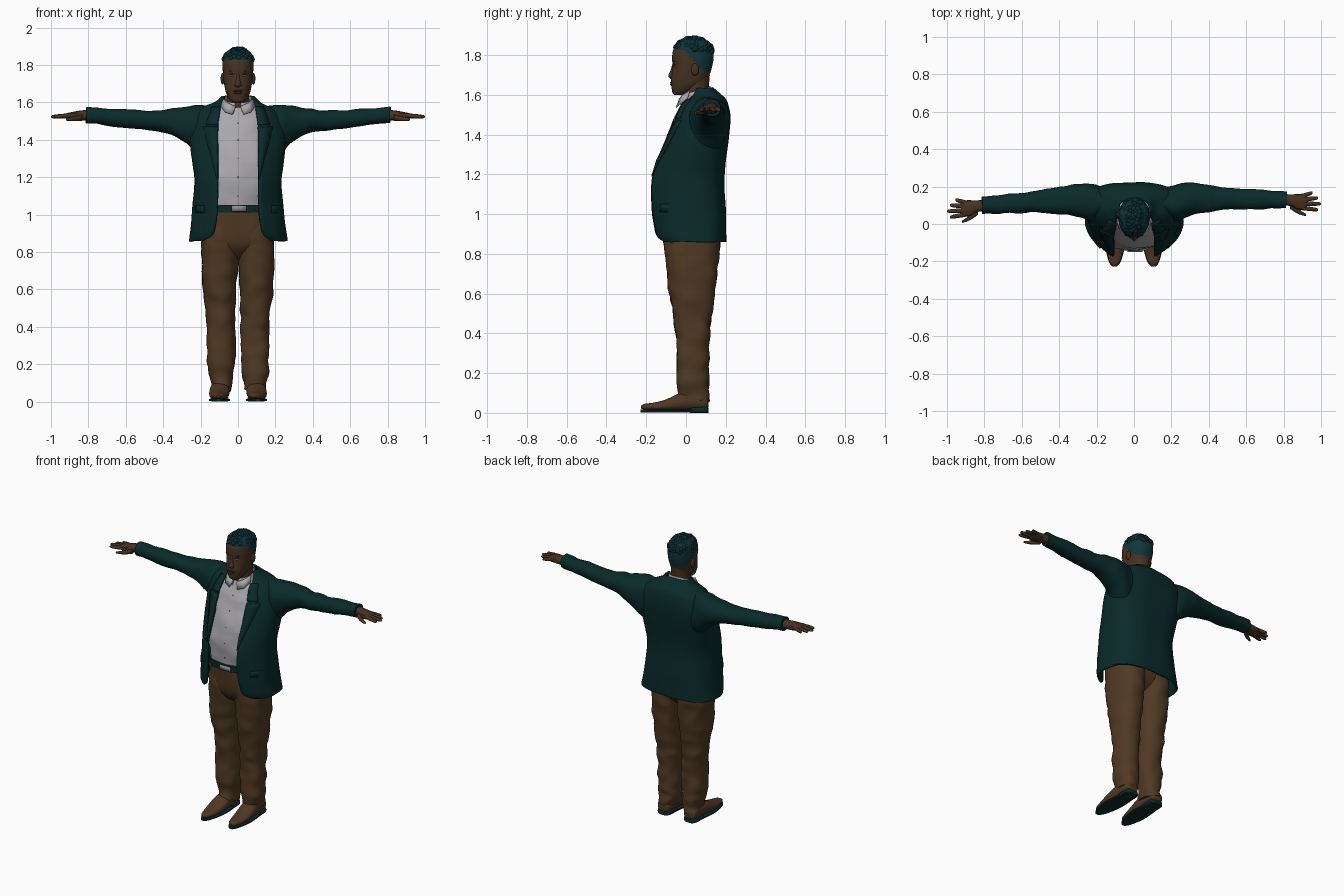
import bpy, bmesh, math
from mathutils import Vector, Matrix, noise

if "Cube" in bpy.data.objects:
    bpy.data.objects.remove(bpy.data.objects["Cube"])


def material(name, *rgb):
    m = bpy.data.materials.new(name)
    m.use_nodes = True
    m.diffuse_color = (*rgb, 1)
    bsdf = m.node_tree.nodes["Principled BSDF"]
    bsdf.inputs["Base Color"].default_value = (*rgb, 1)
    bsdf.inputs["Roughness"].default_value = .8
    return m


TEAL = material("teal jacket cloth", .003, .023, .023)
SHIRT = material("pale grey shirt", .4, .39, .41)
TAN = material("brown trouser cloth", .08, .042, .017)
SKIN = material("brown skin", .062, .032, .016)
LIPS = material("dark lips", .045, .021, .013)
HAIR = material("dark teal hair", .003, .025, .031)
FADE = material("short hair", .005, .036, .045)
LEATHER = material("shoe leather", .08, .039, .016)
SOLE = material("dark sole and belt", .004, .022, .024)
METAL = material("light grey", .28, .28, .28)


def finish(name, bm, mats, angle=40):
    bmesh.ops.recalc_face_normals(bm, faces=bm.faces)
    me = bpy.data.meshes.new(name)
    bm.to_mesh(me)
    bm.free()
    ob = bpy.data.objects.new(name, me)
    bpy.context.collection.objects.link(ob)
    for m in mats:
        me.materials.append(m)
    bpy.ops.object.select_all(action='DESELECT')
    ob.select_set(True)
    bpy.context.view_layer.objects.active = ob
    bpy.ops.object.shade_smooth_by_angle(angle=math.radians(angle))
    return ob


def thicken(ob, t, offset=-1):
    mod = ob.modifiers.new("thickness", 'SOLIDIFY')
    mod.thickness, mod.offset = t, offset


def spline(rows, steps):
    """Catmull-Rom interpolation between cross-sections."""
    out = []
    for i in range(len(rows) - 1):
        q = [rows[max(0, min(len(rows) - 1, i + k))] for k in (-1, 0, 1, 2)]
        for s in range(steps):
            t = s / steps
            out.append([b + t / 2 * (c - a + t * (2*a - 5*b + 4*c - d + t * (3*b - 3*c + d - a)))
                        for a, b, c, d in zip(*q)])
    return out + [list(rows[-1])]


def sym(rows):
    return [(z, -w, w, *rest) for z, w, *rest in rows]


def loft(name, mats, axis, rows, e=2.0, ef=None, n=32, steps=4, side=1, wrinkle=0,
         freq=(9, 9, 9), tilt=0, sway=0, rule=None):
    """Skin superellipse sections (position, a0, a1, b0, b1[, front gap]); ef is the front exponent."""
    bm, rings = bmesh.new(), []
    gap, ef = len(rows[0]) > 5, ef or e
    for p, a0, a1, b0, b1, *g in spline(rows, steps):
        ra, rb, ring = (a1 - a0) / 2, (b1 - b0) / 2, []
        d = math.asin(min(1, g[0] / ra) ** (ef / 2)) if gap else 0
        for i in range(n):
            t = d - math.pi / 2 + (math.tau - 2 * d) * i / (n - 1 if gap else n)
            c, s = math.cos(t), math.sin(t)
            k = 2 / (ef if s < 0 else e)
            u = (a0 + a1) / 2 + ra * math.copysign(abs(c) ** k, c)
            v = (b0 + b1) / 2 + rb * math.copysign(abs(s) ** k, s)
            co = Vector({'z': (u, v, p + tilt * v), 'x': (p, u, v), 'y': (u, p, v)}[axis])
            co.x *= side
            co.y += sway * side * max(0, abs(co.x) - .2)
            co += noise.noise_vector(Matrix.Diagonal(freq) @ co) * wrinkle
            ring.append(bm.verts.new(co))
        rings.append(ring)
    for r, q in zip(rings, rings[1:]):
        for i in range(n - 1 if gap else n):
            j = (i + 1) % n
            bm.faces.new((r[i], r[j], q[j], q[i]))
    if not gap:
        bm.faces.new(rings[0])
        bm.faces.new(rings[-1])
    if rule:
        for f in bm.faces:
            f.material_index = rule(f.calc_center_median())
    return finish(name, bm, mats)


def blobs(name, mat, items, sub=3):
    """Ellipsoids given as (location, radii)."""
    bm = bmesh.new()
    for loc, rad in items:
        bmesh.ops.create_icosphere(bm, subdivisions=sub, radius=1,
                                   matrix=Matrix.Translation(loc) @ Matrix.Diagonal((*rad, 1)))
    return finish(name, bm, [mat])


def strip(name, mat, pairs, side=1, t=.006):
    """Thin plate through pairs of edge points."""
    bm = bmesh.new()
    vs = [[bm.verts.new((x * side, y, z)) for x, y, z in pair] for pair in pairs]
    for (a, b), (c, d) in zip(vs, vs[1:]):
        bm.faces.new((a, b, d, c))
    thicken(finish(name, bm, [mat], 25), t, 0)


# Jacket body, open at the front, squarer across the back
FRONT_E = 1.85
JACKET = sym([(.86, .264, -.165, .2, .18), (.89, .259, -.185, .2, .14), (.95, .25, -.195, .2, .122),
              (1.03, .242, -.203, .2, .115), (1.17, .232, -.2, .195, .112),
              (1.27, .243, -.165, .2, .11), (1.38, .255, -.115, .215, .11),
              (1.48, .25, -.07, .222, .108), (1.54, .225, -.04, .212, .1),
              (1.575, .185, -.012, .2, .095), (1.6, .125, .005, .175, .088),
              (1.635, .088, .02, .135, .078)])
thicken(loft("jacket_body", [TEAL], 'z', JACKET, e=2.9, ef=FRONT_E, n=56, wrinkle=.007, freq=(8, 8, 5)), .012)


def jacket_front(x, z):
    """Front surface and gap of the jacket at a given height."""
    r = min(spline(JACKET, 12), key=lambda row: abs(row[0] - z))
    k = (1 - min(1, abs(x) / r[2]) ** FRONT_E) ** (1 / FRONT_E)
    return (r[3] + r[4]) / 2 - k * (r[4] - r[3]) / 2, r[5]


def lapel_pairs(z0, z1, w0, w1, n=10):
    out = []
    for i in range(n + 1):
        z = z0 + (z1 - z0) * i / n
        g = jacket_front(0, z)[1] - .002
        out.append([(x, jacket_front(x, z)[0] - .004, z) for x in (g, g + w0 + (w1 - w0) * i / n)])
    return out


SLEEVE = [(.1, .06, .165, 1.36, 1.565), (.17, .03, .194, 1.31, 1.583), (.23, .015, .214, 1.33, 1.587),
          (.28, .035, .217, 1.38, 1.58), (.34, .05, .212, 1.418, 1.572), (.42, .06, .2, 1.445, 1.562),
          (.52, .068, .185, 1.457, 1.556), (.66, .07, .172, 1.472, 1.565), (.78, .07, .163, 1.487, 1.573),
          (.815, .07, .16, 1.49, 1.576)]
LEG = [(1.0, -.005, .18, -.118, .165), (.9, -.005, .191, -.117, .172), (.78, -.003, .195, -.104, .165),
       (.6, .01, .186, -.082, .145), (.45, .014, .17, -.057, .124), (.35, .014, .166, -.05, .115),
       (.2, .018, .166, -.045, .113), (.12, .028, .155, -.038, .115), (.06, .035, .148, -.04, .116)]
SHOE = [(.112, .075, .12, .03, .06), (.1, .055, .14, .015, .095), (.03, .05, .146, .012, .11),
        (-.03, .045, .152, .01, .1), (-.1, .049, .154, .01, .068), (-.16, .06, .144, .012, .052),
        (-.205, .076, .13, .016, .046), (-.226, .095, .115, .022, .036)]
FINGERS = {"index": (.068, .056, .985), "middle": (.09, .088, 1.0),
           "ring": (.112, .12, .985), "little": (.132, .148, .955)}

for side, label in ((1, "left_"), (-1, "right_")):
    # Jacket details
    strip(label + "lapel", TEAL, lapel_pairs(1.19, 1.47, .004, .08), side)
    strip(label + "collar_leaf", TEAL, lapel_pairs(1.48, 1.575, .065, .045), side)
    flap = [[(x, jacket_front(x, z)[0] - .002, z) for z in (1.01, 1.05)] for x in (.18, .197, .213, .226)]
    strip(label + "pocket_flap", TEAL, flap, side)
    loft(label + "sleeve", [TEAL], 'x', SLEEVE, e=2.2, side=side, wrinkle=.009, freq=(14, 8, 8), sway=.025)
    # Hand
    hand = dict(side=side, sway=.025, n=12, steps=3)
    loft(label + "palm", [SKIN], 'x', [(.79, .083, .147, 1.503, 1.562), (.84, .08, .142, 1.504, 1.557),
         (.875, .06, .144, 1.505, 1.551), (.91, .058, .143, 1.512, 1.544),
         (.925, .07, .13, 1.52, 1.538)], e=2.5, **hand)
    for finger, (y0, y1, end) in FINGERS.items():
        rows = []
        for k, r in ((0, .012), (.5, .0115), (.9, .009), (1, .003)):
            y, z = y0 + (y1 - y0) * k, 1.53 - .007 * k
            rows.append((.9 + (end - .9) * k, y - r, y + r, z - r, z + r))
        loft(label + finger + "_finger", [SKIN], 'x', rows, **hand)
    loft(label + "thumb", [SKIN], 'x', [(.835, .065, .1, 1.502, 1.535), (.865, .044, .075, 1.5, 1.527),
         (.895, .03, .052, 1.5, 1.521), (.92, .024, .036, 1.503, 1.515)], **hand)
    # Trouser leg and shoe
    loft(label + "trouser_leg", [TAN], 'z', LEG, e=2.3, n=36, steps=6, side=side, wrinkle=.012, freq=(9, 9, 17))
    loft(label + "shoe", [LEATHER], 'y', SHOE, e=2.3, side=side, n=24)
    loft(label + "sole", [SOLE], 'y', [(y - .002, a - .002, b + .002, .002, .016)
         for y, a, b, *_ in SHOE], e=5, side=side, n=24)
    loft(label + "heel", [SOLE], 'y', [(.113, .07, .125, 0, .028), (.095, .053, .143, 0, .03),
         (.02, .05, .147, 0, .026)], e=5, side=side, n=24)
    # Shirt collar wing
    strip(label + "collar_wing", SHIRT, [[(.012, -.034, 1.578), (.03, -.05, 1.535)],
          [(.055, -.02, 1.598), (.07, -.036, 1.548)], [(.082, .02, 1.622), (.092, .008, 1.58)]], side, .003)

# Shirt and buttons
loft("shirt", [SHIRT], 'z', sym([(1.03, .17, -.13, .15), (1.17, .19, -.142, .16), (1.3, .2, -.125, .18),
     (1.42, .2, -.083, .19), (1.52, .17, -.04, .17), (1.565, .12, -.015, .15), (1.6, .07, .01, .12)]),
     e=2.4, n=48, wrinkle=.012, freq=(12, 10, 16))
thicken(loft("shirt_collar", [SHIRT], 'z', sym([(1.53, .092, -.03, .13, .03), (1.57, .086, -.03, .13, .02),
        (1.605, .077, -.022, .122, .014)]), tilt=.32), .006)
BUTTONS = [(1.1, -.14), (1.2, -.145), (1.3, -.127), (1.4, -.093), (1.49, -.055)]
blobs("shirt_buttons", METAL, [((0, y, z), (.004, .004, .004)) for z, y in BUTTONS], 1)

# Hips, belt and buckle
loft("hips", [TAN], 'z', sym([(1.03, .17, -.13, .15), (.95, .18, -.126, .165), (.86, .17, -.112, .155),
     (.8, .12, -.08, .12), (.76, .05, -.03, .06)]), e=2.8, n=40, wrinkle=.006)
loft("belt", [SOLE], 'z', sym([(1.012, .18, -.14, .16), (1.052, .18, -.142, .16)]), e=2.4, n=40)
strip("belt_buckle", METAL, [[(x, -.146, 1.018), (x, -.146, 1.048)] for x in (-.035, .045)])

# Neck, and head with short hair at the crown, sides and nape
loft("neck", [SKIN], 'z', sym([(1.54, .07, -.015, .125), (1.62, .06, -.01, .115), (1.7, .06, -.01, .12)]))


def hairline(c):
    k = max(0, min(1, (c.y + .005) / .095))
    return int(c.z > 1.825 - .11 * k)


loft("head", [SKIN, FADE], 'z', sym([(1.598, .02, -.058, -.01), (1.61, .04, -.068, .02), (1.64, .059, -.073, .07),
     (1.67, .069, -.076, .105), (1.71, .076, -.071, .122), (1.745, .08, -.067, .132), (1.78, .082, -.07, .138),
     (1.82, .082, -.066, .137), (1.85, .075, -.05, .125), (1.875, .055, -.022, .095),
     (1.886, .02, .01, .06)]), e=2.25, n=48, steps=6, rule=hairline)
loft("nose", [SKIN], 'z', sym([(1.756, .009, -.068, -.04), (1.72, .012, -.079, -.04), (1.7, .018, -.089, -.04),
     (1.688, .019, -.086, -.04), (1.68, .01, -.076, -.04)]), n=16)
blobs("lips", LIPS, [((0, -.072, 1.661), (.025, .008, .006)), ((0, -.072, 1.651), (.022, .008, .007))])
blobs("ears", SKIN, [((s * .082, .045, 1.727), (.011, .019, .031)) for s in (1, -1)])
blobs("eyes", METAL, [((s * .031, -.06, 1.744), (.012, .006, .005)) for s in (1, -1)])
blobs("eyelids", SKIN, [((s * .031, -.057, 1.752), (.016, .009, .006)) for s in (1, -1)])
blobs("eyebrows", HAIR, [((s * .033, -.059, 1.767), (.019, .006, .003)) for s in (1, -1)])

# Curly hair on top, spread on a spiral
curls = []
for i in range(150):
    h = 1 - i / 150 * .9
    a, r = i * 2.39996, math.sqrt(1 - h * h)
    size = .016 + .008 * noise.noise(Vector((i * .7, .3, 0)))
    loc = Vector((.076 * r * math.cos(a), .036 + .096 * r * math.sin(a), 1.803 + .079 * h))
    if loc.z > 1.836 - .25 * max(0, loc.y - .02):
        curls.append((loc, (size,) * 3))
blobs("curly_hair", HAIR, curls, 2)
